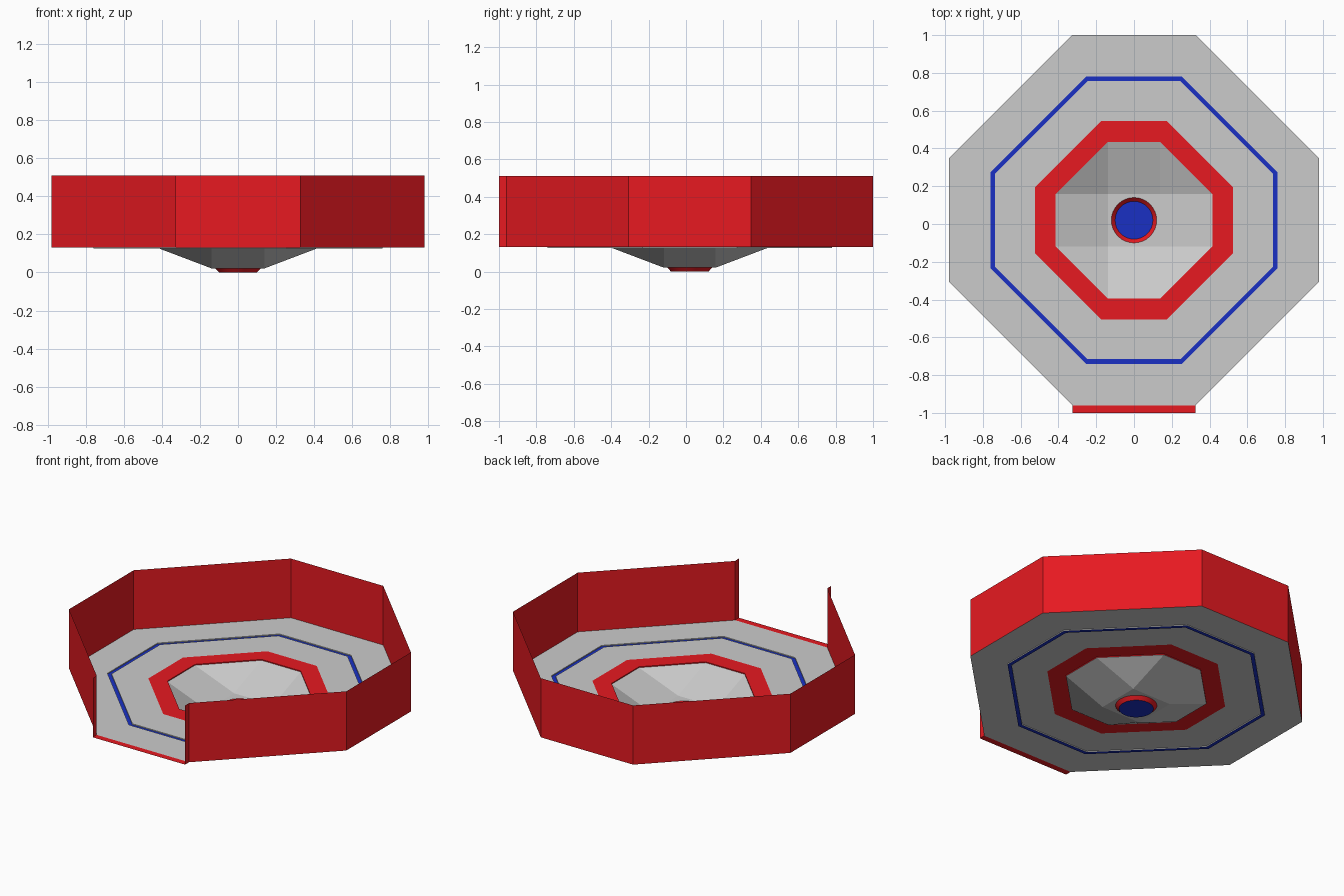
import bpy
from math import cos, sin, pi

if "Cube" in bpy.data.objects:
    bpy.data.objects.remove(bpy.data.objects["Cube"])

CY = 0.02                    # centre of the octagon in y (door frame sticks out in front)
FLOOR, GROOVE, TOP, BOWL = 0.132, 0.126, 0.51, 0.021


def material(name, color):
    m = bpy.data.materials.new(name)
    m.diffuse_color = color
    m.use_nodes = True
    m.node_tree.nodes["Principled BSDF"].inputs["Base Color"].default_value = m.diffuse_color
    return m


RED = material("red", (0.8, 0.01, 0.015, 1))
BLUE = material("blue", (0.01, 0.03, 0.55, 1))


def make(name, verts, faces, mat=None, smooth=False):
    me = bpy.data.meshes.new(name)
    me.from_pydata([tuple(v) for v in verts], [], faces)
    me.update()
    if mat:
        me.materials.append(mat)
    for p in me.polygons:
        p.use_smooth = smooth
    ob = bpy.data.objects.new(name, me)
    bpy.context.collection.objects.link(ob)
    return ob


def octagon(r, z):
    # counter-clockwise, starting at the right end of the front edge
    a = r * 0.333
    pts = [(a, -r), (r, -a), (r, a), (a, r), (-a, r), (-r, a), (-r, -a), (-a, -r)]
    return [(x, y + CY, z) for x, y in pts]


def circle(r, z, n=32):
    return [(r * cos(2 * pi * i / n), CY + r * sin(2 * pi * i / n), z) for i in range(n)]


def bridge(name, loops, mat=None, smooth=False):
    # joins successive closed loops, outermost first
    n = len(loops[0])
    faces = []
    for k in range(len(loops) - 1):
        for i in range(n):
            j = (i + 1) % n
            faces.append((k * n + i, k * n + j, (k + 1) * n + j, (k + 1) * n + i))
    return make(name, [v for l in loops for v in l], faces, mat, smooth)


# Floor bands, with a shallow groove between them
bridge("outer_floor", [octagon(0.98, FLOOR), octagon(0.76, FLOOR), octagon(0.76, GROOVE)])
bridge("blue_groove", [octagon(0.76, GROOVE), octagon(0.736, GROOVE)], BLUE)
bridge("inner_floor", [octagon(0.736, GROOVE), octagon(0.736, FLOOR), octagon(0.525, FLOOR)])
bridge("red_floor_ring", [octagon(0.525, FLOOR), octagon(0.415, FLOOR), octagon(0.415, GROOVE)], RED)

# Faceted bowl: four sloped rectangles and four corner triangles
s = 0.415 * 0.333
square = [(s, CY - s, BOWL), (s, CY + s, BOWL), (-s, CY + s, BOWL), (-s, CY - s, BOWL)]
faces = []
for k in range(4):
    a, b, c = 2 * k, 2 * k + 1, (2 * k + 2) % 8
    faces += [(a, b, 8 + k), (b, c, 8 + (k + 1) % 4, 8 + k)]
make("bowl", octagon(0.415, GROOVE) + square, faces)

# Square bowl bottom with a round hole
edge = []
for x, y, z in circle(1, BOWL):
    f = s / max(abs(x), abs(y - CY))
    edge.append((x * f, CY + (y - CY) * f, z))
bridge("bowl_bottom", [edge, circle(0.12, BOWL)])

# Drain: tapered red rim and blue disc
bridge("drain_rim", [circle(0.12, BOWL), circle(0.1, 0)], RED, True)
make("drain_disc", circle(0.1, 0), [tuple(range(32))], BLUE)

# Walls on seven sides, open at the front
low, high = octagon(0.98, FLOOR), octagon(0.98, TOP)
make("walls", low + high, [(i + 1, i, i + 8, i + 9) for i in range(7)], RED)

# Door frame: sill and two jambs projecting forward
w, y0, y1 = 0.98 * 0.333, CY - 0.98, -1.0
make("door_sill", [(-w, y1, FLOOR), (w, y1, FLOOR), (w, y0, FLOOR), (-w, y0, FLOOR)], [(0, 1, 2, 3)], RED)
for side, x in (("left", -w), ("right", w)):
    make(side + "_door_jamb", [(x, y1, FLOOR), (x, y0, FLOOR), (x, y0, TOP), (x, y1, TOP)], [(0, 1, 2, 3)], RED)
